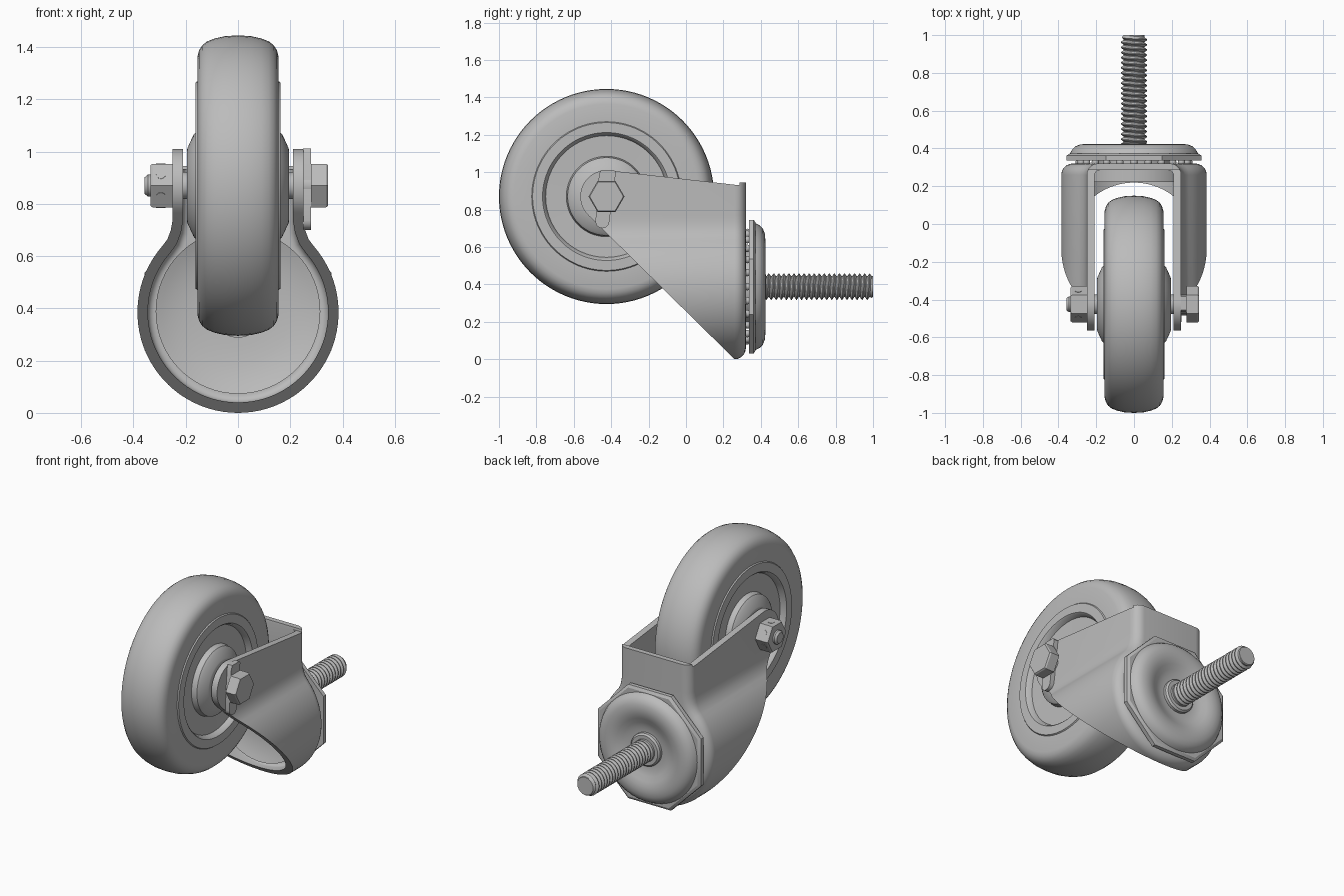
import bpy, bmesh
from math import sin, cos, pi, radians
from mathutils import Vector

cube = bpy.data.objects.get("Cube")
if cube:
    bpy.data.objects.remove(cube, do_unlink=True)

steel = bpy.data.materials.new("plain grey")
steel.use_nodes = True
GREY = (0.5, 0.5, 0.5, 1)
steel.diffuse_color = GREY
steel.node_tree.nodes["Principled BSDF"].inputs["Base Color"].default_value = GREY

AXLE = Vector((0, -0.425, 0.87))
STEM = Vector((0, 0, 0.388))


def finish(name, bm, smooth=True):
    bmesh.ops.remove_doubles(bm, verts=bm.verts, dist=1e-5)
    bmesh.ops.recalc_face_normals(bm, faces=bm.faces)
    mesh = bpy.data.meshes.new(name)
    bm.to_mesh(mesh)
    bm.free()
    mesh.materials.append(steel)
    ob = bpy.data.objects.new(name, mesh)
    bpy.context.collection.objects.link(ob)
    if smooth:
        shade(ob)
    return ob


def shade(ob):
    bpy.ops.object.select_all(action='DESELECT')
    ob.select_set(True)
    bpy.context.view_layer.objects.active = ob
    bpy.ops.object.shade_smooth_by_angle(angle=radians(32))


def loft(name, rows, caps=False, smooth=True, closed=True):
    """Skin between rows of points."""
    bm = bmesh.new()
    grid = [[bm.verts.new(p) for p in row] for row in rows]
    n = len(rows[0])
    for a, b in zip(grid, grid[1:]):
        for i in range(n if closed else n - 1):
            j = (i + 1) % n
            bm.faces.new((a[i], a[j], b[j], b[i]))
    if caps:
        bm.faces.new(grid[0])
        bm.faces.new(grid[-1])
    return finish(name, bm, smooth)


def lathe(name, profile, axis, centre, segs=64, phase=0.0):
    """Turn (radius, distance) points about the x or y axis."""
    rows = []
    for r, t in profile:
        row = []
        for i in range(segs):
            a = phase + 2 * pi * i / segs
            u, v = r * cos(a), r * sin(a)
            row.append(centre + Vector((t, u, v) if axis == 'x' else (u, t, v)))
        rows.append(row)
    return loft(name, rows)


def prism(name, outline, x0, x1, smooth=True):
    return loft(name, [[(x, y, z) for y, z in outline] for x in (x0, x1)], True, smooth)


def arc(c, r, a0, a1, n):
    return [(c[0] + r * cos(radians(a0 + (a1 - a0) * i / n)),
             c[1] + r * sin(radians(a0 + (a1 - a0) * i / n))) for i in range(n + 1)]


def boolean(ob, cutter, operation):
    mod = ob.modifiers.new("cut", 'BOOLEAN')
    mod.object, mod.operation, mod.solver = cutter, operation, 'EXACT'
    bpy.context.view_layer.objects.active = ob
    bpy.ops.object.modifier_apply(modifier=mod.name)
    bpy.data.objects.remove(cutter, do_unlink=True)


# Wheel: tyre, raised rim ring, recessed web and conical hub, mirrored across its width
half = [(0.575, 0.0), (0.572, 0.05), (0.563, 0.09), (0.552, 0.118), (0.537, 0.137),
        (0.518, 0.149), (0.495, 0.155), (0.4, 0.155), (0.395, 0.162), (0.342, 0.162),
        (0.335, 0.155), (0.325, 0.128), (0.215, 0.125), (0.208, 0.158), (0.195, 0.17),
        (0.145, 0.193), (0.138, 0.195), (0.0, 0.195)]
lathe("wheel", [(r, -x) for r, x in reversed(half)] + half[1:], 'x', AXLE, 96)

# Axle bolt, spacers, nut and head
lathe("axle", [(0, -0.357), (0.032, -0.357), (0.042, -0.345), (0.042, -0.25),
               (0.052, -0.25), (0.052, 0.29), (0, 0.29)], 'x', AXLE, 32)


def hexagon(name, x0, x1):
    s = 0.008 if x1 > x0 else -0.008
    lathe(name, [(0, x0), (0.096, x0), (0.096, x1 - s), (0.09, x1), (0, x1)], 'x', AXLE, 6)


hexagon("axle_nut", -0.25, -0.335)
hexagon("axle_bolt_head", 0.279, 0.345)
for k in range(6):
    a = radians(30 + 60 * k)
    d = Vector((0, cos(a), sin(a)))
    side = Vector((0, -sin(a), cos(a)))
    c = AXLE + Vector((-0.295, 0, 0)) + d * 0.0831
    rows = [[c + d * h + 0.018 * (cos(t * pi / 8) * side + Vector((sin(t * pi / 8), 0, 0)))
             for t in range(16)] for h in (-0.002, 0.002)]
    loft("nut_dimple", rows, True)

# Locking tab between bolt head and fork
prism("locking_tab", arc((-0.447, 0.737), 0.037, 180, 360, 10)
      + [(-0.375, 1.0), (-0.385, 1.012), (-0.455, 1.012), (-0.465, 0.99)], 0.248, 0.279)


# Fork: keyhole cup with a rounded back edge
def keyhole(top):
    right = arc((0, 0.385), 0.385, -90, 41, 30) + [(0.27, 0.665), (0.257, 0.70),
                                                   (0.251, 0.735), (0.25, 0.77), (0.25, top)]
    return right + [(-x, z) for x, z in reversed(right[1:])]


def inset(points, d):
    out, n = [], len(points)
    for i, p in enumerate(points):
        if i in (n // 2, n // 2 + 1):
            # neck ends keep their height
            out.append((p[0] - d * (1 if p[0] > 0 else -1), p[1]))
            continue
        a, b = Vector(points[i - 1]), Vector(points[(i + 1) % n])
        t = (b - a).normalized()
        out.append((p[0] - t.y * d, p[1] + t.x * d))
    return out


def cup(name, top, front, back, wall, fillet):
    base = keyhole(top)
    steps = [(front, wall)] + [(back - fillet + fillet * sin(a), wall + fillet * (1 - cos(a)))
                               for a in [pi / 2 * i / 6 for i in range(7)]]
    return loft(name, [[(x, y, z) for x, z in inset(base, d)] for y, d in steps], True, False)


fork = cup("fork", 1.2, -0.8, 0.32, 0.0, 0.06)
boolean(fork, cup("fork_inside", 1.4, -0.9, 0.285, 0.04, 0.03), 'DIFFERENCE')
outline = (arc((AXLE.y, AXLE.z), 0.14, 84, 226, 24)
           + [(0.27, -0.01), (0.4, -0.01), (0.4, 0.945), (0.287, 0.945), (0.285, 0.93)])
boolean(fork, prism("fork_outline", outline, -0.6, 0.6, False), 'INTERSECT')
shade(fork)

# Swivel: inner dish, kingpin, balls, eight-sided plate and domed cap
lathe("inner_dish", [(0.315, 0.29), (0.315, 0.222), (0.29, 0.232), (0.25, 0.245), (0.2, 0.255),
                     (0.13, 0.262), (0, 0.265)], 'y', STEM)
lathe("kingpin", [(0, 0.25), (0.1, 0.25), (0.1, 0.27), (0.2, 0.27), (0.2, 0.35), (0, 0.35)],
      'y', STEM)
for i in range(24):
    a = 2 * pi * i / 24
    bm = bmesh.new()
    bmesh.ops.create_uvsphere(bm, u_segments=12, v_segments=8, radius=0.02)
    bmesh.ops.translate(bm, verts=bm.verts, vec=STEM + Vector((0.29 * cos(a), 0.327, 0.29 * sin(a))))
    finish("bearing_ball", bm)
lathe("swivel_plate", [(0, 0.337), (0.387, 0.337), (0.387, 0.362), (0.37, 0.372), (0, 0.372)],
      'y', STEM, 8, pi / 8)
lathe("swivel_cap", [(0.342, 0.365), (0.336, 0.378), (0.327, 0.395), (0.31, 0.411), (0.285, 0.421),
                     (0.255, 0.424), (0.225, 0.421), (0.195, 0.411), (0.165, 0.397), (0.135, 0.388),
                     (0.105, 0.385), (0.1, 0.385)], 'y', STEM)
lathe("stem_collar", [(0.102, 0.37), (0.102, 0.402), (0.092, 0.412), (0.07, 0.412), (0.07, 0.425),
                      (0.055, 0.43), (0, 0.43)], 'y', STEM, 48)

# Threaded stem: a helical skin of crests and roots
PITCH, START, END, SEGS = 0.027, 0.42, 1.0, 32
rows = []
turns = int((END - START) / PITCH) + 2
for k in range(-1, turns):
    for f, r in ((0.0, 0.056), (0.15, 0.056), (0.5, 0.07), (0.65, 0.07)):
        row = []
        for i in range(SEGS + 1):
            y = START + PITCH * (k + f + i / SEGS)
            y = min(max(y, START), END)
            rad = min(r, 0.055 + (END - y) * 0.8)
            a = 2 * pi * i / SEGS
            row.append(STEM + Vector((rad * cos(a), y, rad * sin(a))))
        rows.append(row)
loft("threaded_stem", rows, closed=False)
lathe("stem_core", [(0, 0.35), (0.05, 0.35), (0.055, END), (0, END)], 'y', STEM, 32)
